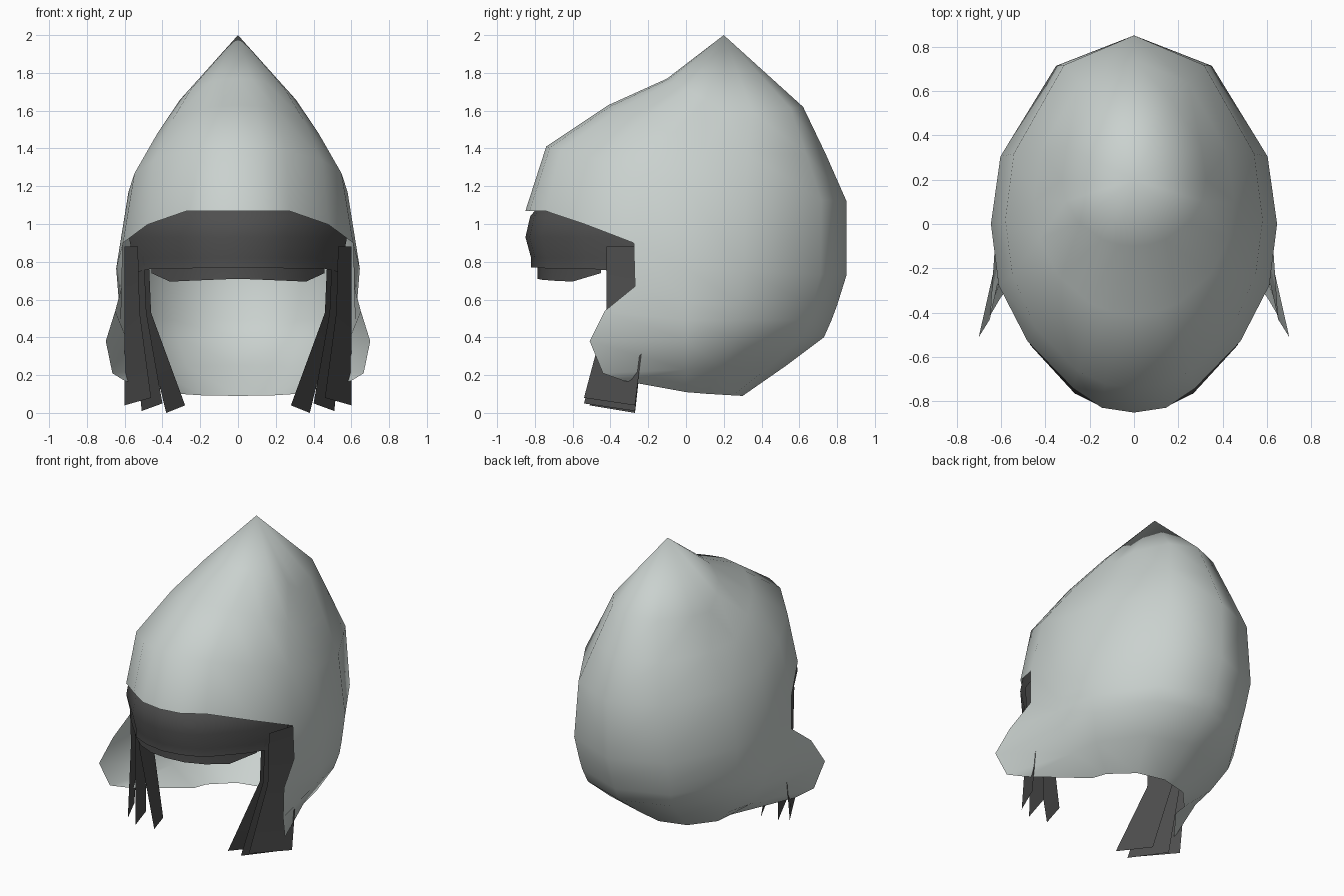
import bpy
from math import sin, cos, radians

cube = bpy.data.objects.get("Cube")
if cube:
    bpy.data.objects.remove(cube, do_unlink=True)


def material(name, color):
    m = bpy.data.materials.new(name)
    m.use_nodes = True
    m.diffuse_color = color
    m.node_tree.nodes["Principled BSDF"].inputs["Base Color"].default_value = color
    return m


cloth = material("pale grey cloth", (0.59, 0.64, 0.62, 1))
dark = material("dark hair", (0.078, 0.078, 0.078, 1))


def sheet_faces(rows, start):
    """Quads between rows of equal length; vertices numbered row by row."""
    n = len(rows[0])
    faces = []
    for i in range(len(rows) - 1):
        for j in range(n - 1):
            a = start + i * n + j
            faces.append((a, a + n, a + n + 1, a + 1))
    return faces


def make(name, verts, faces, mat):
    """Half mesh on +x, smoothed and mirrored across the centre."""
    me = bpy.data.meshes.new(name)
    me.from_pydata(verts, [], faces)
    me.materials.append(mat)
    me.shade_smooth()
    ob = bpy.data.objects.new(name, me)
    bpy.context.collection.objects.link(ob)
    mod = ob.modifiers.new("mirror", 'MIRROR')
    mod.use_clip = True


def arc(angles, fy, fz, sx, sy, sz, by, bz):
    """Oval from front centre (0 deg) past the side to back centre (180)."""
    pts = []
    for a in angles:
        s, c = sin(radians(a)), cos(radians(a))
        ey, ez = (fy, fz) if c > 0 else (by, bz)
        k = abs(c) if abs(c) > 0.001 else 0
        pts.append((sx * s if a % 180 else 0, sy + (ey - sy) * k,
                    sz + (ez - sz) * k ** 0.8))
    return pts


# Hood: upper rings wrap all the way, lower rings start at the face opening
FRONT = [0, 13, 26, 50, 71]
BACK = [90, 111, 147, 180]
upper = [arc(FRONT + BACK, *r) for r in (
    (-0.10, 1.77, 0.325, 0.20, 1.58, 0.62, 1.62),
    (-0.41, 1.63, 0.45, 0.10, 1.38, 0.74, 1.37),
    (-0.74, 1.41, 0.58, 0.02, 1.17, 0.85, 1.12),
    (-0.85, 1.095, 0.645, 0.00, 0.765, 0.85, 0.73))]
# Brim: level across the forehead, slightly flattened at the temples
brim = [(x, y, min(z, 1.07)) for x, y, z in upper[-1]]
for j in (2, 3):
    x, y, z = brim[j]
    brim[j] = (x * 0.97, y * 0.97, z)
upper[-1] = brim

lower = [brim[4:]]
for edge, side_x, side_z, by, bz in (
        ((0.615, -0.27, 0.67), 0.63, 0.58, 0.80, 0.57),
        ((0.65, -0.43, 0.54), 0.62, 0.49, 0.77, 0.49),
        ((0.70, -0.51, 0.38), 0.585, 0.38, 0.73, 0.40),
        ((0.665, -0.44, 0.21), 0.50, 0.23, 0.53, 0.25),
        ((0.60, -0.33, 0.17), 0.34, 0.11, 0.30, 0.09)):
    lower.append([edge] + arc(BACK, 0, 0, side_x, 0, side_z, by, bz))

# The lower part reuses the brim ring, so only its later rings add vertices
n_up, n_low = len(brim), len(lower[0])
verts = [p for row in upper for p in row]
faces = sheet_faces(upper, 0)
start = len(verts) - n_low
verts += [p for row in lower[1:] for p in row]
faces += sheet_faces(lower, start)
faces += [(len(verts), j, j + 1) for j in range(n_up - 1)]
verts.append((0, 0.2, 2.0))
make("hood", verts, faces, cloth)


# Brow hair: an outer and a slightly longer inner fringe
def fringe(name, angles, levels, rim):
    rows = [[(rx * sin(radians(a)), -ry * cos(radians(a)), z) for a in angles]
            for rx, ry, z in levels]
    rows.append([(x, y, z) for (x, y, _), z in zip(rows[-1], rim)])
    make(name, [p for r in rows for p in r], sheet_faces(rows, 0), dark)


fringe("outer_fringe", FRONT,
       ((0.54, 0.76, 1.12), (0.595, 0.825, 1.04), (0.61, 0.85, 0.93), (0.59, 0.82, 0.82)),
       (0.77, 0.77, 0.765, 0.765, 0.74))
fringe("inner_fringe", [0, 13, 26, 40, 55],
       ((0.54, 0.76, 1.03), (0.56, 0.80, 0.92), (0.56, 0.785, 0.80)),
       (0.71, 0.705, 0.70, 0.695, 0.74))

# Side locks: three overlapping sheets fanning inward, front and back edges
for name, top, mid, low, front_y, z in (
        ("outer_lock", (0.53, 0.60), (0.52, 0.60), (0.46, 0.60), -0.54, 0.04),
        ("middle_lock", (0.50, 0.58), (0.485, 0.56), (0.40, 0.51), -0.54, 0.01),
        ("inner_lock", (0.475, 0.55), (0.46, 0.51), (0.28, 0.38), -0.51, 0.0)):
    rows = [[(top[0], -0.42, 0.88), (top[1], -0.20, 0.88)],
            [(mid[0], -0.42, 0.53), (mid[1], -0.21, 0.53)],
            [(low[0], front_y, z + 0.04), (low[1], -0.27, z)]]
    make(name, [p for r in rows for p in r], sheet_faces(rows, 0), dark)
